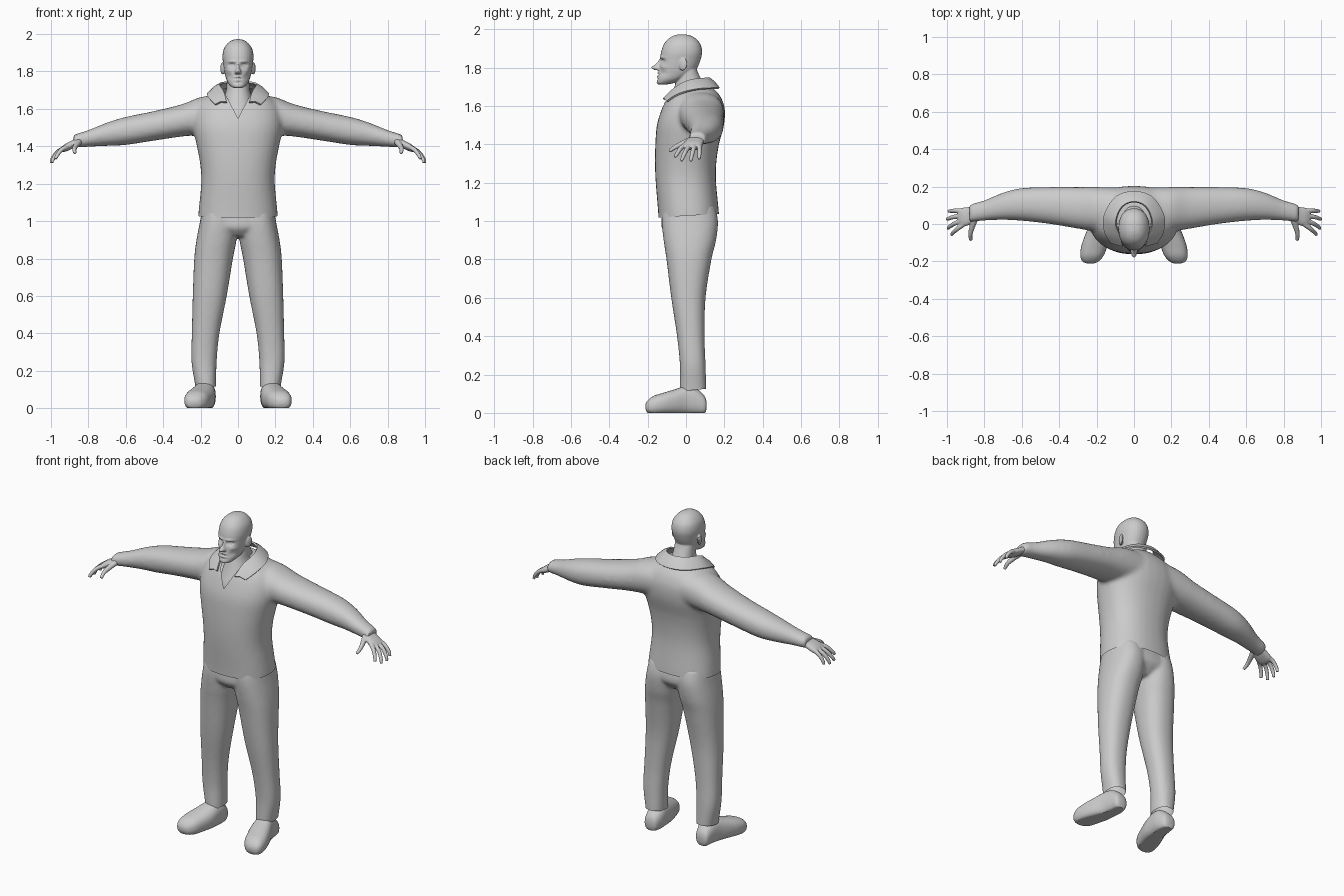
import bpy, bmesh, math
from mathutils import Vector, Matrix


def spline(rows, k=5):
    """Catmull-Rom refinement of rows of numbers."""
    out = []
    for i in range(len(rows) - 1):
        p0, p1 = rows[max(i - 1, 0)], rows[i]
        p2, p3 = rows[i + 1], rows[min(i + 2, len(rows) - 1)]
        for j in range(k):
            t = j / k
            out.append([0.5 * (2 * b + (c - a) * t + (2 * a - 5 * b + 4 * c - d) * t * t
                               + (3 * b - a - 3 * c + d) * t ** 3)
                        for a, b, c, d in zip(p0, p1, p2, p3)])
    return out + [list(rows[-1])]


def skin(bm, rings, mirror=False):
    """Bridge closed rings of points and cap both ends."""
    for s in ((1, -1) if mirror else (1,)):
        vs = [[bm.verts.new((p[0] * s, p[1], p[2])) for p in r] for r in rings]
        n = len(vs[0])
        for a, b in zip(vs, vs[1:]):
            for i in range(n):
                bm.faces.new((a[i], a[(i + 1) % n], b[(i + 1) % n], b[i]))
        bm.faces.new(vs[0])
        bm.faces.new(vs[-1])


def loft(bm, axis, rows, power=2.2, mirror=False, n=32):
    """Rows are (position, u0, u1, v0, v1): superellipses stacked along an axis."""
    rings = []
    for t, u0, u1, v0, v1 in spline(rows):
        ring = []
        for i in range(n):
            a = math.tau * i / n
            c, s = math.cos(a), math.sin(a)
            u = (u0 + u1) / 2 + (u1 - u0) / 2 * math.copysign(abs(c) ** (2 / power), c)
            v = (v0 + v1) / 2 + (v1 - v0) / 2 * math.copysign(abs(s) ** (2 / power), s)
            ring.append({'x': (t, u, v), 'y': (u, t, v), 'z': (u, v, t)}[axis])
        rings.append(ring)
    skin(bm, rings, mirror)


def tube(bm, pts, n=12):
    """Tapered finger along (x, y, z, radius) points, both hands."""
    pts = spline(pts, 4)
    rings = []
    for i, p in enumerate(pts):
        d = Vector(pts[min(i + 1, len(pts) - 1)][:3]) - Vector(pts[max(i - 1, 0)][:3])
        u = d.cross(Vector((0.1, 0.1, 1))).normalized()
        v = d.cross(u).normalized()
        rings.append([Vector(p[:3]) + p[3] * (math.cos(math.tau * j / n) * u + math.sin(math.tau * j / n) * v)
                      for j in range(n)])
    skin(bm, rings, True)


def finish(name, bm, voxel=0, smooth=0, thick=0):
    bmesh.ops.recalc_face_normals(bm, faces=bm.faces)
    me = bpy.data.meshes.new(name)
    bm.to_mesh(me)
    bm.free()
    ob = bpy.data.objects.new(name, me)
    bpy.context.collection.objects.link(ob)
    if voxel:
        m = ob.modifiers.new("fuse", 'REMESH')
        m.mode, m.voxel_size = 'VOXEL', voxel
    if smooth:
        m = ob.modifiers.new("soften", 'SMOOTH')
        m.factor, m.iterations = 0.5, smooth
    if thick:
        m = ob.modifiers.new("cloth", 'SOLIDIFY')
        m.thickness, m.offset = thick, 0
    bpy.ops.object.select_all(action='DESELECT')
    ob.select_set(True)
    bpy.context.view_layer.objects.active = ob
    bpy.ops.object.convert(target='MESH')
    bpy.ops.object.shade_smooth_by_angle(angle=math.radians(40))
    return ob


def cut(ob, planes, drop=None):
    """Trim crisp open edges; with drop, only split and delete matching faces."""
    bm = bmesh.new()
    bm.from_mesh(ob.data)
    for co, no in planes:
        bmesh.ops.bisect_plane(bm, geom=bm.verts[:] + bm.edges[:] + bm.faces[:],
                               plane_co=co, plane_no=no, clear_outer=drop is None)
    if drop:
        bmesh.ops.delete(bm, geom=[f for f in bm.faces if drop(f.calc_center_median())], context='FACES')
    bm.to_mesh(ob.data)
    bm.free()


# Sweater: torso and sleeves fused, then hem, cuffs and V-neck trimmed
bm = bmesh.new()
loft(bm, 'z', [(.95, -.212, .212, -.142, .175), (1.04, -.212, .212, -.145, .172),
               (1.2, -.197, .197, -.158, .157), (1.3, -.202, .202, -.162, .158),
               (1.4, -.22, .22, -.16, .172), (1.5, -.24, .24, -.152, .198),
               (1.58, -.235, .235, -.128, .203), (1.64, -.2, .2, -.1, .185),
               (1.68, -.14, .14, -.065, .155), (1.71, -.08, .08, -.02, .12)], 2.3)
loft(bm, 'x', [(.1, -.04, .195, 1.47, 1.675), (.2, -.04, .198, 1.46, 1.663),
               (.3, -.025, .198, 1.452, 1.625), (.45, 0, .198, 1.43, 1.588),
               (.6, .017, .192, 1.407, 1.557), (.7, .022, .168, 1.402, 1.527),
               (.8, .018, .127, 1.397, 1.487), (.88, .008, .105, 1.392, 1.462)], 2.2, True)
sweater = finish("sweater", bm, .011, 10)
cut(sweater, [((0, 0, 1.027), (0, .06, -1)), ((.83, 0, 0), (1, 0, -.1)), ((-.83, 0, 0), (-1, 0, -.1))])
cut(sweater, [((0, 0, 1.55), (1.9, 0, -1)), ((0, 0, 1.55), (-1.9, 0, -1))],
    lambda c: c.y < .02 and c.z > 1.55 + 1.9 * abs(c.x))

# Trousers: legs and hips fused, ankles trimmed
bm = bmesh.new()
loft(bm, 'z', [(.05, .12, .225, -.03, .105), (.12, .117, .229, -.032, .106),
               (.25, .114, .249, -.032, .102), (.4, .099, .247, -.047, .097),
               (.6, .06, .242, -.077, .102), (.8, .027, .234, -.102, .133),
               (.9, .008, .222, -.117, .157), (1.0, 0, .203, -.127, .167),
               (1.08, 0, .19, -.12, .15)], 2.3, True)
loft(bm, 'z', [(.92, -.07, .07, -.09, .11), (.96, -.15, .15, -.125, .15),
               (1.0, -.195, .195, -.128, .165), (1.08, -.185, .185, -.12, .15)], 2.4)
trousers = finish("trousers", bm, .01, 6)
cut(trousers, [((0, 0, .115), (0, .1, -1))])

# Shoes: toes turned out, soles flattened on the ground
bm = bmesh.new()
loft(bm, 'y', [(.107, .155, .2, .02, .06), (.095, .135, .215, -.005, .09),
               (.05, .12, .225, -.012, .13), (0, .12, .237, -.012, .14),
               (-.06, .125, .262, -.012, .122), (-.12, .143, .282, -.012, .104),
               (-.17, .163, .287, -.012, .088), (-.2, .19, .275, 0, .065),
               (-.211, .215, .252, .02, .045)], 2.4, True)
for v in bm.verts:
    v.co.z = max(v.co.z, 0)
finish("shoes", bm)

# Hands: palm, four fingers and thumb
bm = bmesh.new()
loft(bm, 'x', [(.79, .03, .095, 1.41, 1.46), (.85, .018, .096, 1.405, 1.45),
               (.89, -.008, .09, 1.385, 1.43), (.92, -.012, .086, 1.372, 1.415),
               (.94, -.003, .08, 1.37, 1.4)], 2.4, True)
for y, path in ((-.0, ((.945, -.027, 1.38), (.968, -.047, 1.35), (.975, -.058, 1.332))),
                (.022, ((.958, .003, 1.372), (.986, -.015, 1.336), (.995, -.025, 1.312))),
                (.046, ((.962, .038, 1.372), (.991, .029, 1.336), (.999, .025, 1.31))),
                (.07, ((.955, .071, 1.376), (.981, .07, 1.346), (.99, .068, 1.322)))):
    tube(bm, [(.91, y, 1.4, .014)] + [p + (r,) for p, r in zip(path, (.012, .0105, .008))])
tube(bm, [(.85, .03, 1.425, .018), (.865, -.015, 1.405, .015), (.875, -.055, 1.386, .012), (.872, -.087, 1.364, .009)])
finish("hands", bm, .004, 3)

# Head: skull, neck, nose and ears fused
bm = bmesh.new()
loft(bm, 'z', [(1.712, -.022, .022, -.145, -.1), (1.72, -.038, .038, -.153, -.06),
               (1.74, -.055, .055, -.15, -.01), (1.77, -.066, .066, -.145, .04),
               (1.8, -.073, .073, -.14, .06), (1.84, -.079, .079, -.135, .076),
               (1.88, -.083, .083, -.13, .084), (1.92, -.076, .076, -.116, .076),
               (1.95, -.056, .056, -.092, .052), (1.967, -.032, .032, -.062, .022),
               (1.973, -.008, .008, -.036, -.01)])
loft(bm, 'z', [(1.5, -.1, .1, -.128, .08), (1.56, -.09, .09, -.118, .1),
               (1.62, -.085, .085, -.092, .11), (1.66, -.075, .075, -.075, .11),
               (1.7, -.064, .064, -.06, .1), (1.74, -.06, .06, -.05, .078),
               (1.79, -.057, .057, -.045, .057), (1.83, -.05, .05, -.04, .05)])
loft(bm, 'z', [(1.842, -.008, .008, -.14, -.1), (1.818, -.011, .011, -.159, -.1),
               (1.8, -.018, .018, -.181, -.1), (1.786, -.018, .018, -.162, -.1)], 1.9)
for s in (1, -1):
    bmesh.ops.create_uvsphere(bm, u_segments=16, v_segments=10, radius=1, matrix=(
        Matrix.Translation((s * .083, -.015, 1.816)) @ Matrix.Rotation(s * -.35, 4, 'Z')
        @ Matrix.Rotation(-.15, 4, 'X') @ Matrix.Diagonal((.009, .023, .033, 1))))
head = finish("head", bm, .004, 3)

# Face modelling: soft pushes (x, z, x radius, z radius, y shift)
for x, z, rx, rz, dy in ((.033, 1.833, .017, .011, .016), (.033, 1.832, .009, .005, -.007),
                         (.03, 1.853, .026, .007, -.006), (0, 1.762, .02, .0035, .006),
                         (0, 1.771, .018, .005, -.005), (0, 1.753, .016, .005, -.004),
                         (0, 1.74, .02, .004, .004), (.05, 1.803, .014, .01, -.005),
                         (.046, 1.772, .014, .014, .006)):
    for v in head.data.vertices:
        if v.co.y < -.06 and v.co.z > 1.72:
            d = ((abs(v.co.x) - x) / rx) ** 2 + ((v.co.z - z) / rz) ** 2
            v.co.y += dy * math.exp(-d)

# Collar: folded strip running round the neck, open at the front
inner = [(-.06, -.118, 1.635), (-.075, -.06, 1.69), (-.097, .01, 1.73), (-.065, .09, 1.742), (0, .118, 1.745)]
outer = [(-.122, -.1, 1.622), (-.157, -.04, 1.66), (-.157, .05, 1.685), (-.095, .145, 1.692), (0, .172, 1.692)]


def whole(half):
    return spline(half + [(-x, y, z) for x, y, z in half[-2::-1]], 5)


bm = bmesh.new()
strip = []
for a, b in zip(whole(inner), whole(outer)):
    a, b = Vector(a), Vector(b)
    mid = (a + b) / 2 + Vector((0, 0, .008))
    strip.append([bm.verts.new(p) for p in (a * .97 + Vector((0, 0, .02)) - Vector((0, 0, .012)), a, mid, b)])
for p, q in zip(strip, strip[1:]):
    for i in range(1, 3):
        bm.faces.new((p[i], p[i + 1], q[i + 1], q[i]))
bmesh.ops.delete(bm, geom=[v for v in bm.verts if not v.link_faces], context='VERTS')
finish("collar", bm, thick=.01)
